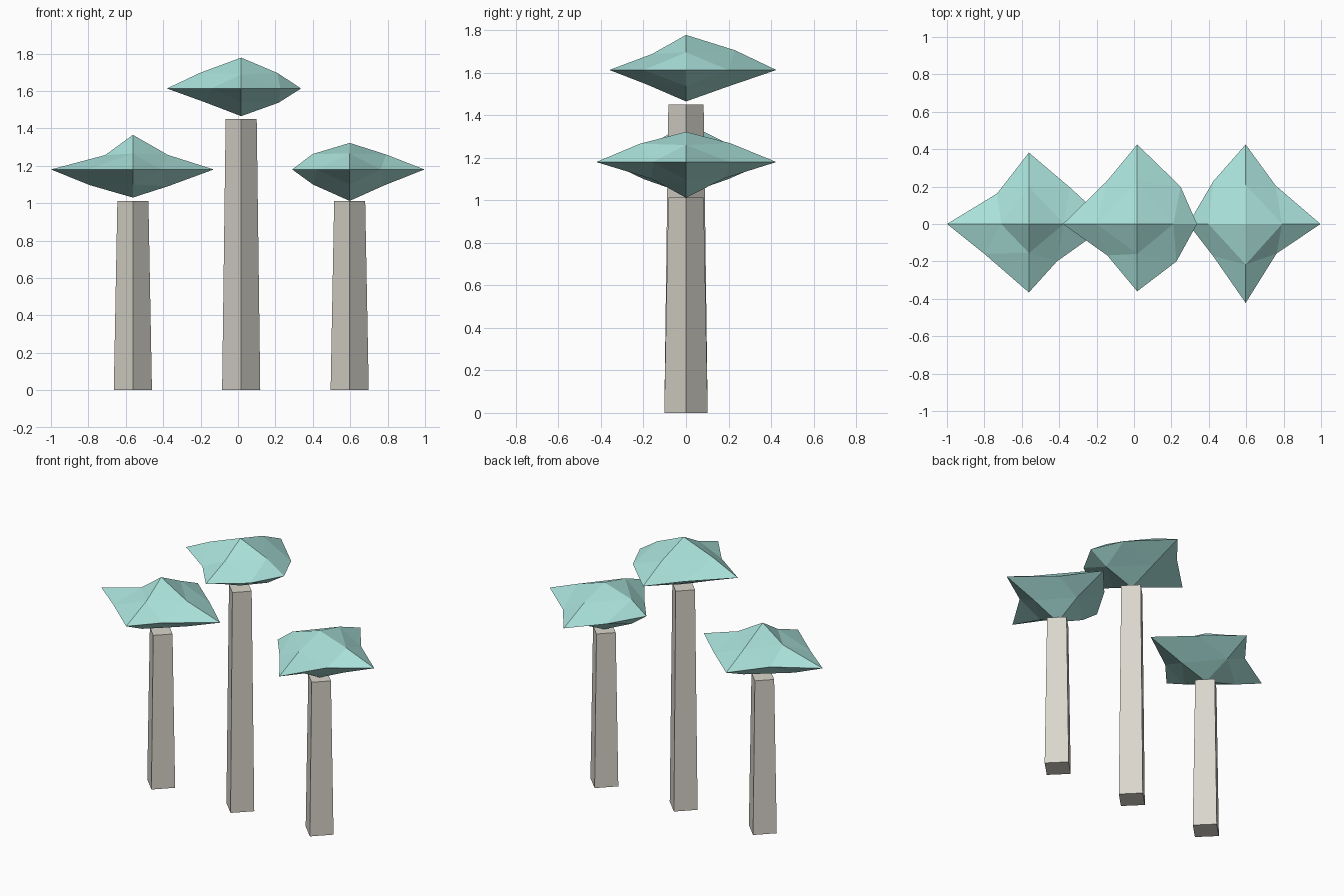
import bpy, bmesh, math

if "Cube" in bpy.data.objects:
    bpy.data.objects.remove(bpy.data.objects["Cube"])


def material(name, rgb):
    m = bpy.data.materials.new(name)
    m.diffuse_color = (*rgb, 1)
    m.use_nodes = True
    m.node_tree.nodes["Principled BSDF"].inputs["Base Color"].default_value = m.diffuse_color
    return m


leaf = material("teal_leaf", (0.40, 0.75, 0.70))
bark = material("pale_bark", (0.70, 0.67, 0.60))


def finish(bm, name, loc, mat):
    bmesh.ops.recalc_face_normals(bm, faces=bm.faces[:])
    me = bpy.data.meshes.new(name)
    bm.to_mesh(me)
    bm.free()
    me.materials.append(mat)
    ob = bpy.data.objects.new(name, me)
    ob.location = loc
    bpy.context.collection.objects.link(ob)


# Four-sided tapered trunk with its corners on the axes
def trunk(name, x, h):
    bm = bmesh.new()
    rings = [[bm.verts.new((r * math.cos(i * math.pi / 2), r * math.sin(i * math.pi / 2), z))
              for i in range(4)] for r, z in ((0.102, 0), (0.083, h))]
    for ring in rings:
        bm.faces.new(ring)
    for i in range(4):
        j = (i + 1) % 4
        bm.faces.new((rings[0][i], rings[0][j], rings[1][j], rings[1][i]))
    finish(bm, name, (x, 0, 0), bark)


# Irregular flattened octahedron, each face split in four.
# tips: -x, +x, -y, +y, -z, +z radii; xy, xz, yz: edge points for
# sign pairs (-,-), (-,+), (+,-), (+,+)
def crown(name, x, z, tips, xy, xz, yz):
    bm = bmesh.new()
    signs = (-1, 1)
    tip, mid = {}, {}
    for k, r in enumerate(tips):
        co = [0, 0, 0]
        co[k // 2] = r * signs[k % 2]
        tip[k // 2, signs[k % 2]] = bm.verts.new(co)
    for (a, b), pts in (((0, 1), xy), ((0, 2), xz), ((1, 2), yz)):
        for k, (u, v) in enumerate(pts):
            sa, sb = signs[k // 2], signs[k % 2]
            co = [0, 0, 0]
            co[a], co[b] = u * sa, v * sb
            mid[a, b, sa, sb] = bm.verts.new(co)
    for sx in signs:
        for sy in signs:
            for sz in signs:
                p, q, r = tip[0, sx], tip[1, sy], tip[2, sz]
                pq, pr, qr = mid[0, 1, sx, sy], mid[0, 2, sx, sz], mid[1, 2, sy, sz]
                for f in ((p, pq, pr), (q, qr, pq), (r, pr, qr), (pq, qr, pr)):
                    bm.faces.new(f)
    finish(bm, name, (x, 0, z), leaf)


trunk("left_trunk", -0.562, 1.012)
trunk("middle_trunk", 0.017, 1.45)
trunk("right_trunk", 0.597, 1.012)

crown("left_crown", -0.562, 1.18, (0.438, 0.432, 0.366, 0.382, 0.15, 0.185),
      ((0.24, 0.158), (0.17, 0.163), (0.15, 0.2), (0.22, 0.195)),
      ((0.23, 0.084), (0.148, 0.077), (0.187, 0.09), (0.187, 0.078)),
      ((0.2, 0.08), (0.155, 0.085), (0.2, 0.08), (0.2, 0.085)))
crown("middle_crown", 0.017, 1.613, (0.397, 0.32, 0.36, 0.425, 0.148, 0.165),
      ((0.16, 0.168), (0.164, 0.227), (0.21, 0.2), (0.232, 0.2)),
      ((0.19, 0.075), (0.217, 0.085), (0.2, 0.076), (0.194, 0.083)),
      ((0.18, 0.07), (0.16, 0.075), (0.2, 0.077), (0.23, 0.093)))
crown("right_crown", 0.597, 1.18, (0.307, 0.4, 0.422, 0.425, 0.168, 0.142),
      ((0.175, 0.17), (0.172, 0.23), (0.165, 0.158), (0.16, 0.206)),
      ((0.197, 0.08), (0.199, 0.082), (0.185, 0.085), (0.195, 0.08)),
      ((0.16, 0.08), (0.217, 0.086), (0.18, 0.077), (0.21, 0.088)))
